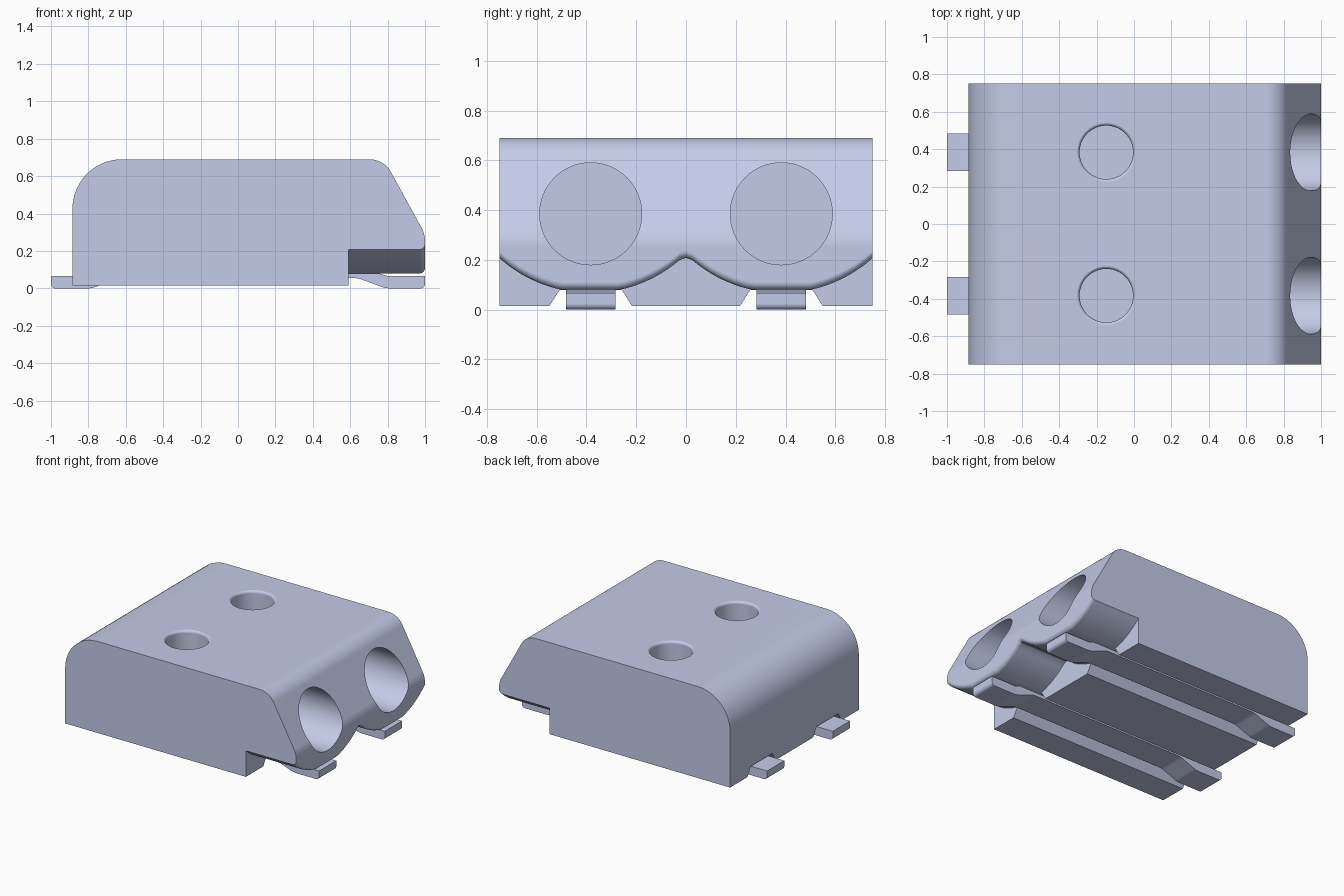
import bpy, bmesh, math
from mathutils import Vector

cube = bpy.data.objects.get("Cube")
if cube:
    bpy.data.objects.remove(cube, do_unlink=True)

mat = bpy.data.materials.new("pale_lavender_grey")
mat.use_nodes = True
COLOUR = (0.591, 0.638, 0.855, 1)
mat.diffuse_color = COLOUR
mat.node_tree.nodes["Principled BSDF"].inputs["Base Color"].default_value = COLOUR


def rounded(points):
    """Outline from (x, z, radius) corners, with each corner filleted."""
    out = []
    n = len(points)
    for i, (x, z, r) in enumerate(points):
        p = Vector((x, z))
        if r == 0:
            out.append((x, z))
            continue
        a = (Vector(points[i - 1][:2]) - p).normalized()
        b = (Vector(points[(i + 1) % n][:2]) - p).normalized()
        half = a.angle(b) / 2
        centre = p + (a + b).normalized() * (r / math.sin(half))
        t = r / math.tan(half)
        u, v = p + a * t - centre, p + b * t - centre
        turn = u.angle(v)
        steps = max(3, round(math.degrees(turn) / 6))
        for k in range(steps + 1):
            f = k / steps
            q = centre + (u * math.sin((1 - f) * turn) + v * math.sin(f * turn)) / math.sin(turn)
            out.append((q.x, q.y))
    return out


def loft(name, rings):
    """Solid skinned through equal-length rings of 3D points, capped at both ends."""
    bm = bmesh.new()
    vs = [[bm.verts.new(p) for p in ring] for ring in rings]
    n = len(vs[0])
    for r0, r1 in zip(vs, vs[1:]):
        for i in range(n):
            j = (i + 1) % n
            bm.faces.new((r0[i], r0[j], r1[j], r1[i]))
    bm.faces.new(vs[0])
    bm.faces.new(vs[-1])
    bmesh.ops.recalc_face_normals(bm, faces=bm.faces)
    # merge coplanar strips
    bmesh.ops.dissolve_limit(bm, angle_limit=0.005, verts=bm.verts, edges=bm.edges)
    me = bpy.data.meshes.new(name)
    bm.to_mesh(me)
    bm.free()
    me.materials.append(mat)
    ob = bpy.data.objects.new(name, me)
    bpy.context.collection.objects.link(ob)
    return ob


def activate(ob):
    bpy.ops.object.select_all(action='DESELECT')
    ob.select_set(True)
    bpy.context.view_layer.objects.active = ob


def cut(ob, cutter):
    cutter.hide_render = True
    mod = ob.modifiers.new("cut", 'BOOLEAN')
    mod.operation = 'DIFFERENCE'
    mod.solver = 'EXACT'
    mod.object = cutter
    activate(ob)
    bpy.ops.object.modifier_apply(modifier=mod.name)
    bpy.data.objects.remove(cutter, do_unlink=True)


def circle(r, n=64):
    return [(r * math.cos(2 * math.pi * k / n), r * math.sin(2 * math.pi * k / n)) for k in range(n)]


PITCH = 0.383    # distance of each pole from the middle
HALF = 0.75      # half the housing depth


def nose_bottom(y):
    d = abs(abs(y) - PITCH)
    return min(0.208, max(0.08, 0.617 - math.sqrt(0.55 ** 2 - d * d)))


def housing_outline(y):
    zb = nose_bottom(y)
    return rounded([(-0.885, 0.015, 0), (0.59, 0.015, 0), (0.59, zb, 0), (1.0, zb, 0.03),
                    (1.0, 0.29, 0.15), (0.78, 0.69, 0.13), (-0.885, 0.69, 0.265)])


# Housing with a scalloped underside at the entry end
COLS = 60
ys = [-HALF + 2 * HALF * k / COLS for k in range(COLS + 1)]
housing = loft("housing", [[(x, y, z) for x, z in housing_outline(y)] for y in ys])

for s in (-1, 1):
    yc = s * PITCH

    # Wire entry bore
    cut(housing, loft("entry_cutter", [[(x, yc + a, 0.385 + b) for a, b in circle(0.205)]
                                       for x in (0.3, 1.2)]))

    # Screw well with a rounded rim
    f = 0.02
    profile = [(0.143, 0.3)]
    profile += [(0.143 + f - f * math.cos(t), 0.691 - f + f * math.sin(t))
                for t in [math.pi / 2 * k / 8 for k in range(9)]]
    profile.append((0.143 + f, 0.8))
    cut(housing, loft("screw_cutter", [[(-0.148 + a, yc + b, z) for a, b in circle(r)]
                                       for r, z in profile]))

    # Flared slot under the housing
    section = [(-0.175, 0.0), (0.175, 0.0), (0.125, 0.0795), (-0.125, 0.0795)]
    cut(housing, loft("slot_cutter", [[(x, yc + a, z) for a, z in section] for x in (-1.1, 0.7)]))

    # Contact strip with a tab at each end
    strip = rounded([(-1, 0.0, 0.025), (-0.78, 0, 0.12), (-0.64, 0.055, 0.12),
                     (0.64, 0.055, 0.12), (0.79, 0, 0.12), (1, 0, 0.025), (1, 0.066, 0),
                     (0.80, 0.066, 0), (0.74, 0.084, 0), (-0.8, 0.084, 0), (-0.84, 0.066, 0),
                     (-1, 0.066, 0)])
    name = "left_contact_strip" if s > 0 else "right_contact_strip"
    name = name.replace("left", "rear").replace("right", "front")
    loft(name, [[(x, yc + w, z) for x, z in strip] for w in (-0.1, 0.1)])

# Smooth the fillets and bores, keep the corners crisp
for ob in list(bpy.context.collection.objects):
    if ob.type == 'MESH':
        activate(ob)
        bpy.ops.object.shade_smooth_by_angle(angle=math.radians(25))
        ob.modifiers.new("flat_face_normals", 'WEIGHTED_NORMAL').keep_sharp = True
